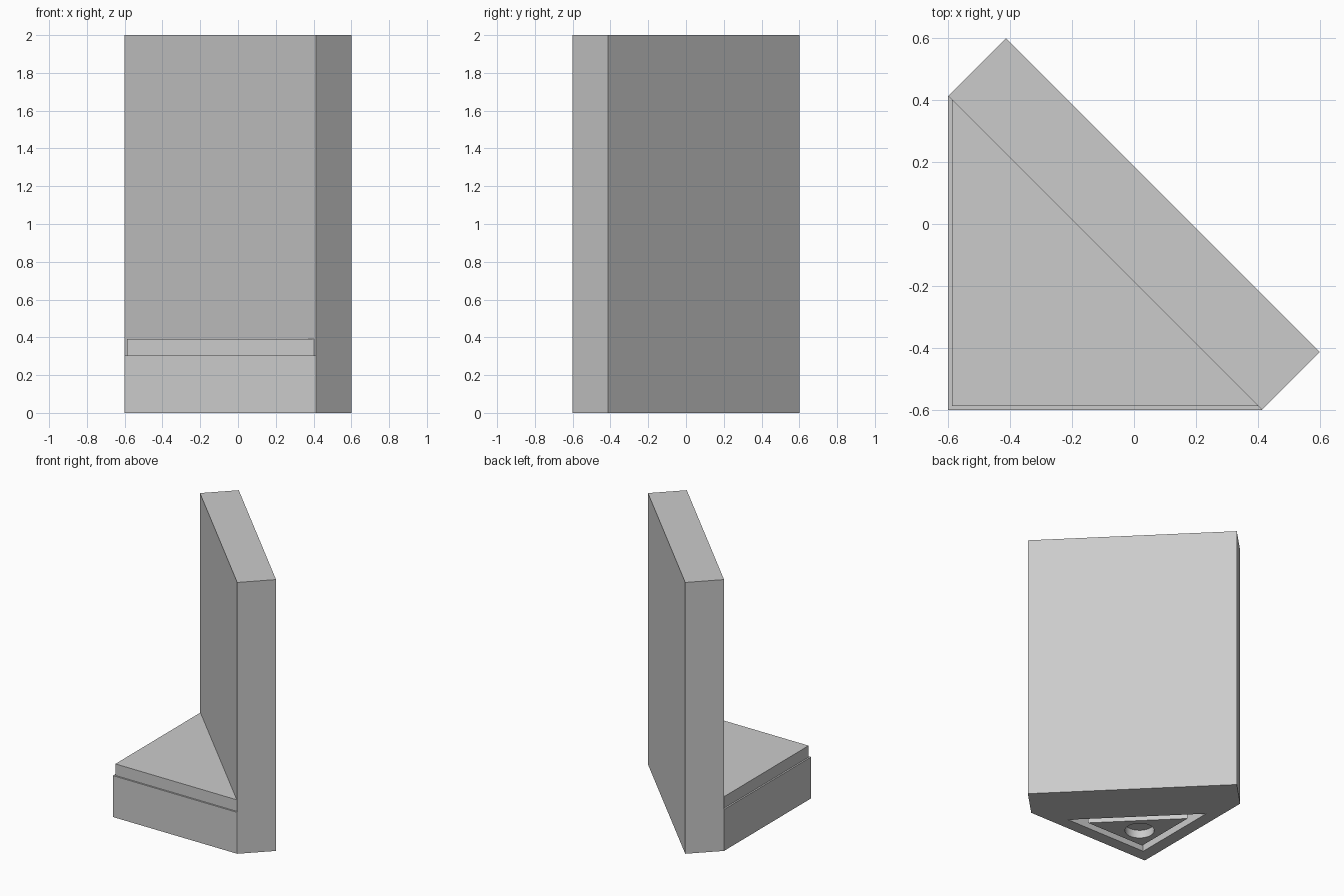
import bpy, bmesh, math

if "Cube" in bpy.data.objects:
    bpy.data.objects.remove(bpy.data.objects["Cube"], do_unlink=True)

# Single flat colour
GREY = (0.6, 0.6, 0.6, 1.0)
grey = bpy.data.materials.new("plain grey")
grey.use_nodes = True
grey.diffuse_color = GREY
grey.node_tree.nodes["Principled BSDF"].inputs["Base Color"].default_value = GREY

HALF = 0.6        # half of the footprint
NEAR = 0.414      # where the wall meets the base legs
SEAM = NEAR - HALF  # x + y along the wall's inner face


def prism(name, outline, low, high):
    """Extrude a flat outline from low to high."""
    bm = bmesh.new()
    face = bm.faces.new([bm.verts.new((x, y, low)) for x, y in outline])
    top = bmesh.ops.extrude_face_region(bm, geom=[face])["geom"]
    bmesh.ops.translate(bm, vec=(0, 0, high - low),
                        verts=[v for v in top if isinstance(v, bmesh.types.BMVert)])
    bmesh.ops.recalc_face_normals(bm, faces=bm.faces)
    mesh = bpy.data.meshes.new(name)
    bm.to_mesh(mesh)
    bm.free()
    mesh.materials.append(grey)
    obj = bpy.data.objects.new(name, mesh)
    bpy.context.collection.objects.link(obj)
    return obj


def corner(leg, seam):
    """Right triangle with legs at x = y = leg and long side x + y = seam."""
    return [(leg, leg), (seam - leg, leg), (leg, seam - leg)]


def cut(obj, cutter):
    """Subtract the cutter for good and remove it."""
    mod = obj.modifiers.new("cut", 'BOOLEAN')
    mod.operation = 'DIFFERENCE'
    mod.solver = 'EXACT'
    mod.object = cutter
    bpy.context.view_layer.objects.active = obj
    bpy.ops.object.modifier_apply(modifier=mod.name)
    bpy.data.objects.remove(cutter, do_unlink=True)


# Upright slab standing diagonally behind the base
prism("diagonal_wall", [(-HALF, NEAR), (NEAR, -HALF), (HALF, -NEAR), (-NEAR, HALF)], 0, 2)

# Triangular base with a stepped-in upper tier
base = prism("base", corner(-HALF, SEAM), 0, 0.305)
prism("base_upper_tier", corner(-0.588, SEAM), 0.305, 0.39)

# Recess under the base, leaving a raised island with a round socket
DEPTH = 0.08
cut(base, prism("recess_cutter", corner(-0.51, -0.35), -0.05, DEPTH))
island = prism("underside_island", corner(-0.455, -0.427), 0, DEPTH)
circle = [(-0.31 + 0.1 * math.cos(a), -0.31 + 0.1 * math.sin(a))
          for a in (math.tau * i / 48 for i in range(48))]
cut(island, prism("socket_cutter", circle, -0.05, 0.06))
bpy.ops.object.select_all(action='DESELECT')
island.select_set(True)
bpy.context.view_layer.objects.active = island
bpy.ops.object.shade_smooth_by_angle(angle=math.radians(30))
